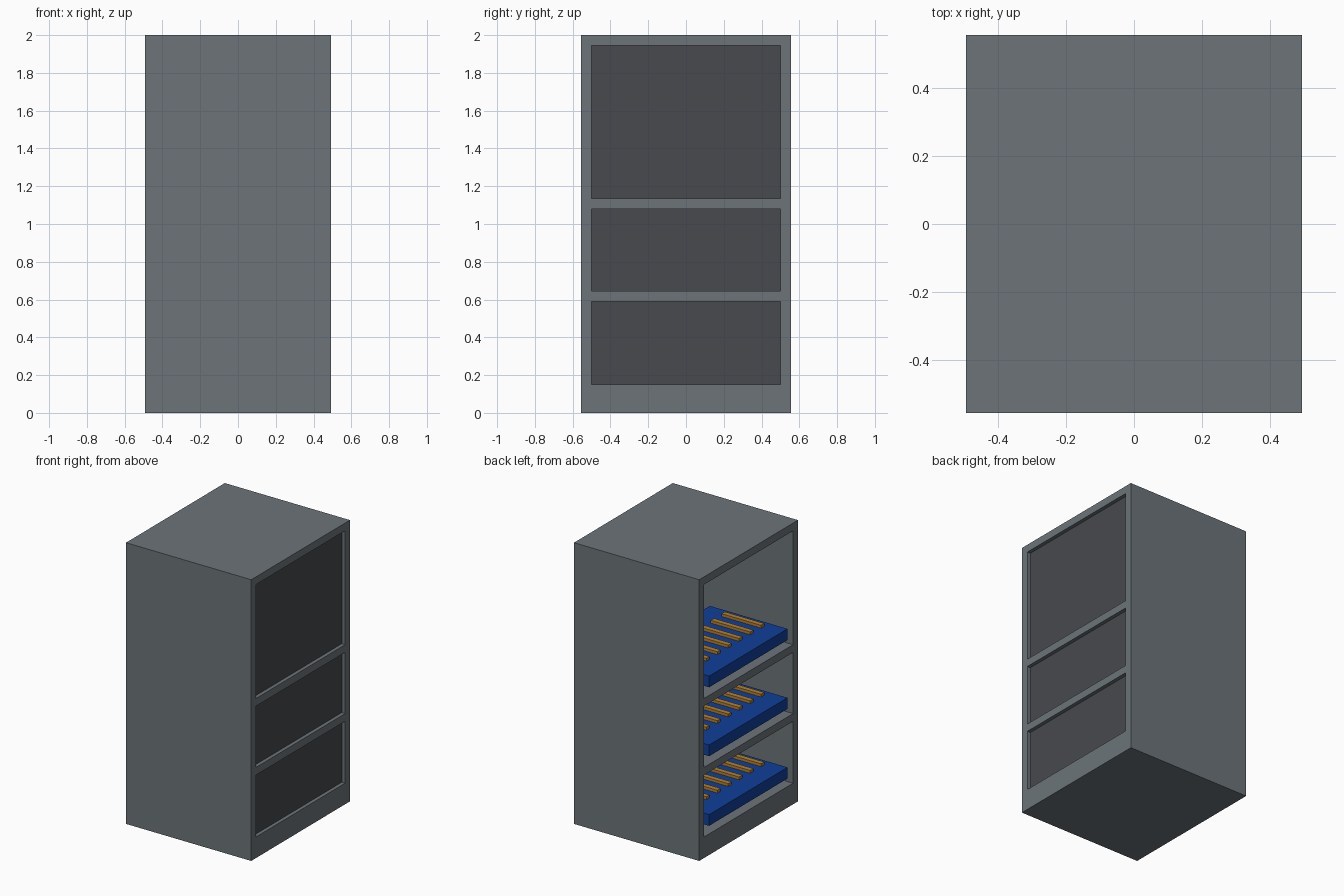
import bpy

if "Cube" in bpy.data.objects:
    bpy.data.objects.remove(bpy.data.objects["Cube"], do_unlink=True)


def material(name, rgb):
    m = bpy.data.materials.new(name)
    m.use_nodes = True
    color = (*rgb, 1)
    m.diffuse_color = color
    m.node_tree.nodes["Principled BSDF"].inputs["Base Color"].default_value = color
    return m


GREY = material("slate grey", (0.15, 0.175, 0.19))
DARK = material("charcoal", (0.065, 0.068, 0.076))
BLUE = material("deep blue", (0.005, 0.05, 0.32))
GOLD = material("amber", (0.47, 0.22, 0.025))


def box(name, x, y, z, mat):
    """Box from (min, max) ranges on each axis."""
    bpy.ops.mesh.primitive_cube_add(size=1)
    ob = bpy.context.object
    ob.name = ob.data.name = name
    for v in ob.data.vertices:
        v.co = [r[0] if c < 0 else r[1] for c, r in zip(v.co, (x, y, z))]
    ob.data.materials.append(mat)
    return ob


HALF_X, HALF_Y, WALL = 0.4925, 0.555, 0.055
INNER_Y = HALF_Y - WALL
BAYS = {"lower": (0.15, 0.59), "middle": (0.645, 1.08), "upper": (1.135, 1.945)}

# Cabinet shell with three bays cut through it
cabinet = box("cabinet", (-HALF_X, HALF_X), (-HALF_Y, HALF_Y), (0, 2), GREY)
for name, span in BAYS.items():
    cutter = box(name + "_cutter", (-1, 1), (-INNER_Y, INNER_Y), span, GREY)
    cutter.hide_render = True
    cut = cabinet.modifiers.new("cut", 'BOOLEAN')
    cut.operation, cut.solver, cut.object = 'DIFFERENCE', 'EXACT', cutter
    bpy.context.view_layer.objects.active = cabinet
    bpy.ops.object.modifier_apply(modifier=cut.name)
    bpy.data.objects.remove(cutter, do_unlink=True)

# Recessed panel, floating tray and row of bars in each bay
TRAY_X = (-0.49, 0.12)
BARS = 7
for name, (floor, top) in BAYS.items():
    box(name + "_panel", (HALF_X - 0.055, HALF_X - 0.026),
        (-INNER_Y, INNER_Y), (floor, top), DARK)
    tray_top = floor + 0.135
    box(name + "_tray", TRAY_X, (-0.44, 0.44), (floor + 0.055, tray_top), BLUE)
    for i in range(BARS):
        y = (i - (BARS - 1) / 2) * 0.123
        box(f"{name}_bar_{i + 1}", (TRAY_X[0] + 0.145, TRAY_X[1] - 0.155),
            (y - 0.018, y + 0.018), (tray_top, tray_top + 0.02), GOLD)
